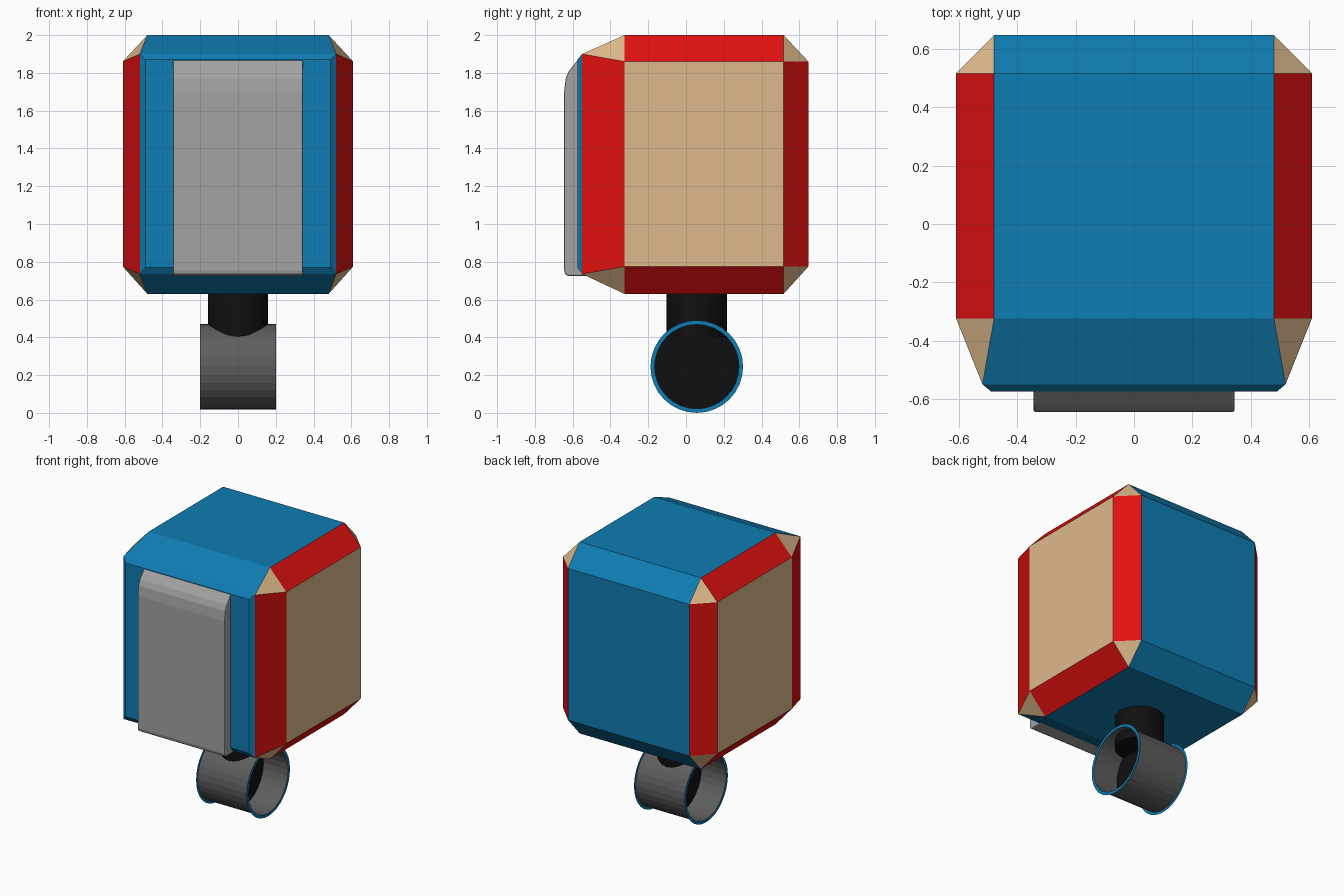
import bpy, bmesh, math
from mathutils import Matrix, Vector

if "Cube" in bpy.data.objects:
    bpy.data.objects.remove(bpy.data.objects["Cube"])


def material(name, rgb):
    m = bpy.data.materials.new(name)
    lin = [((c / 255 + 0.055) / 1.055) ** 2.4 if c > 10 else c / 255 / 12.92 for c in rgb]
    m.diffuse_color = (*lin, 1)
    m.use_nodes = True
    m.node_tree.nodes["Principled BSDF"].inputs["Base Color"].default_value = m.diffuse_color
    return m


BLUE = material("blue", (15, 125, 179))
RED = material("red", (226, 16, 16))
TAN = material("tan", (222, 186, 140))
GREY = material("light grey", (163, 163, 163))
DARK = material("dark grey", (94, 94, 94))
BLACK = material("black", (15, 15, 15))


def finish(name, bm, *mats):
    me = bpy.data.meshes.new(name)
    bm.to_mesh(me)
    bm.free()
    for m in mats:
        me.materials.append(m)
    ob = bpy.data.objects.new(name, me)
    bpy.context.collection.objects.link(ob)
    return ob


# Faceted body: hull of mirrored corner points, coloured by facet direction
bm = bmesh.new()
corners = [
    # x, y, distance from mid height (upper), (lower)
    (0.48, -0.325, 2.0, 0.63), (0.61, -0.325, 1.86, 0.775),
    (0.52, -0.55, 1.90, 0.735), (0.49, -0.575, 1.87, 0.77),
    (0.48, 0.517, 2.0, 0.63), (0.61, 0.517, 1.86, 0.775),
    (0.48, 0.648, 1.86, 0.775),
]
for x, y, top, bottom in corners:
    for s in (-1, 1):
        for z in (top, bottom):
            bm.verts.new((s * x, y, z))
bmesh.ops.convex_hull(bm, input=bm.verts[:])
bmesh.ops.dissolve_limit(bm, angle_limit=math.radians(1.5), verts=bm.verts[:], edges=bm.edges[:])
bmesh.ops.recalc_face_normals(bm, faces=bm.faces[:])
for f in bm.faces:
    nx = abs(f.normal.x)
    if len(f.verts) == 3 or nx > 0.99:
        f.material_index = 2
    elif nx > 0.3 and f.calc_center_median().y > -0.54:
        f.material_index = 1
finish("body", bm, BLUE, RED, TAN)

# Front plate: side profile extruded across x, rounded at the top
profile = [(-0.51, 0.725), (-0.625, 0.725), (-0.64, 0.735), (-0.645, 0.755),
           (-0.645, 1.70), (-0.637, 1.77), (-0.62, 1.81), (-0.575, 1.866), (-0.51, 1.866)]
bm = bmesh.new()
face = bm.faces.new([bm.verts.new((-0.345, y, z)) for y, z in profile])
ext = bmesh.ops.extrude_face_region(bm, geom=[face])
bmesh.ops.translate(bm, vec=(0.69, 0, 0),
                    verts=[g for g in ext["geom"] if isinstance(g, bmesh.types.BMVert)])
bmesh.ops.recalc_face_normals(bm, faces=bm.faces[:])
rims = [e for e in bm.edges if abs(e.verts[0].co.x - e.verts[1].co.x) < 0.01]
bmesh.ops.bevel(bm, geom=rims, offset=0.008, segments=2, profile=0.5, affect='EDGES')
finish("front_plate", bm, GREY)

# Neck
bm = bmesh.new()
bmesh.ops.create_cone(bm, cap_ends=True, segments=32, radius1=0.16, radius2=0.16, depth=0.28,
                      matrix=Matrix.Translation((0, 0.057, 0.54)))
finish("neck", bm, BLACK)

# Open tube lying along x
HUB = Vector((0, 0.057, 0.245))
ALONG_X = Matrix.Translation(HUB) @ Matrix.Rotation(math.pi / 2, 4, 'Y')
bm = bmesh.new()
bmesh.ops.create_cone(bm, cap_ends=False, segments=32, radius1=0.226, radius2=0.226, depth=0.4,
                      matrix=ALONG_X)
finish("tube", bm, DARK)

# Dividing disc inside the tube
bm = bmesh.new()
bmesh.ops.create_cone(bm, cap_ends=True, segments=32, radius1=0.225, radius2=0.225, depth=0.008,
                      matrix=ALONG_X)
finish("tube_divider", bm, BLACK)

# Flat rims on both tube ends
for side, x in (("left", -0.2), ("right", 0.2)):
    bm = bmesh.new()
    rings = [[bm.verts.new(HUB + Vector((x, r * math.cos(a), r * math.sin(a))))
              for a in (math.tau * i / 32 for i in range(32))] for r in (0.223, 0.245)]
    for i in range(32):
        j = (i + 1) % 32
        quad = [rings[0][i], rings[1][i], rings[1][j], rings[0][j]]
        bm.faces.new(quad if x > 0 else quad[::-1])
    finish(side + "_rim", bm, BLUE)
